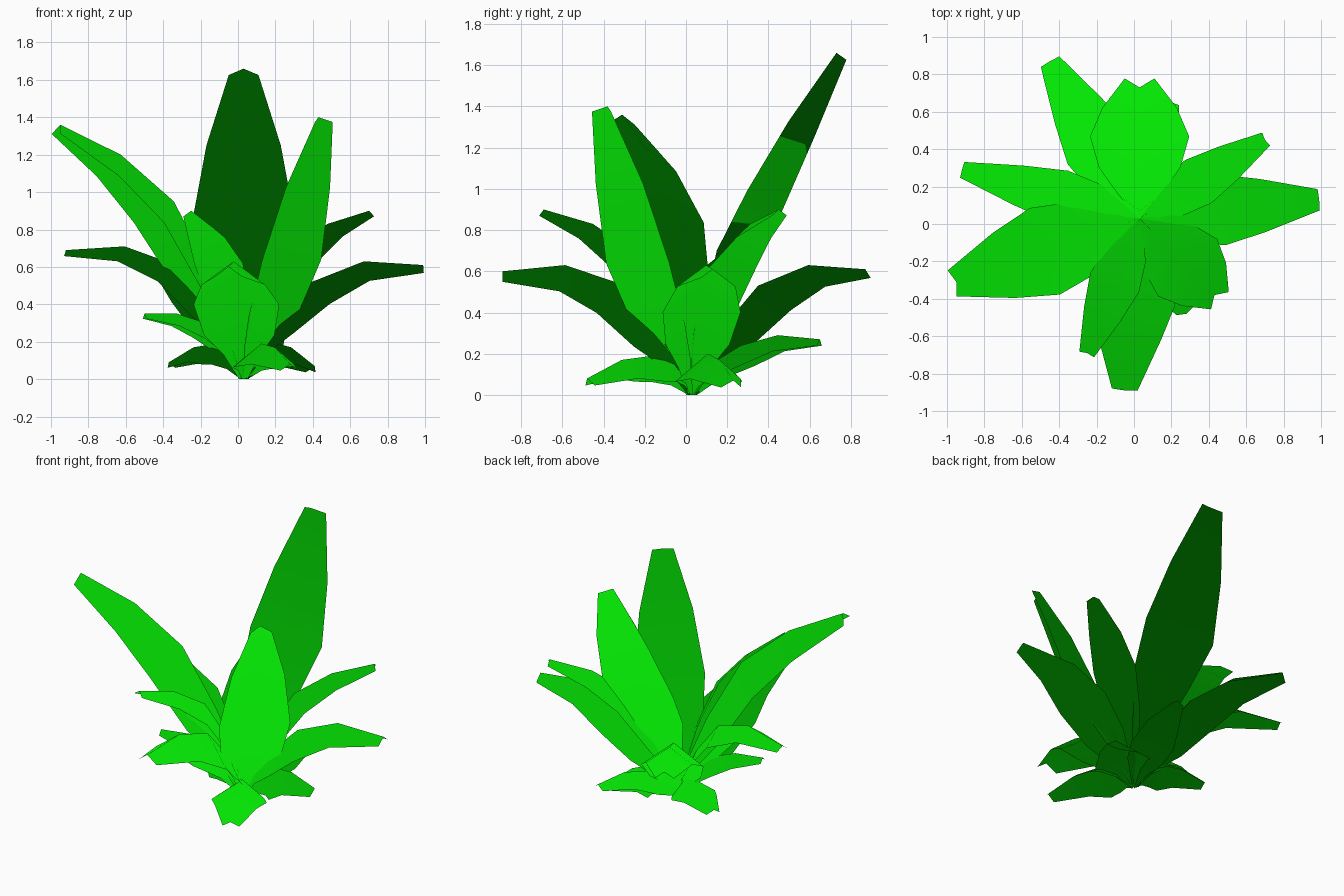
import bpy
import bmesh
from mathutils import Vector

cube = bpy.data.objects.get("Cube")
if cube:
    bpy.data.objects.remove(cube, do_unlink=True)

# One leaf green for the whole plant
green = bpy.data.materials.new("leaf_green")
green.use_nodes = True
colour = (0.001, 0.8, 0.001, 1)
green.diffuse_color = colour
green.node_tree.nodes["Principled BSDF"].inputs["Base Color"].default_value = colour

ROOT = Vector((0.03, 0.03, 0))
UP = Vector((0, 0, 1))
REACH = (0, 0.06, 0.17, 0.38, 0.67, 1)        # share of the way to the tip
SPREAD = (0.1, 0.42, 0.82, 1, 0.75, 0.3)      # share of the full width


def make_leaf(name, tip_x, tip_y, width, heights):
    """Arched leaf: a raised midrib with two edges folded down and outward."""
    to_tip = Vector((tip_x, tip_y, 0)) - ROOT
    out = to_tip.normalized()
    side = UP.cross(out)
    levels = (0, heights[0] * 0.5) + heights
    ribs = [ROOT + to_tip * r + UP * z for r, z in zip(REACH, levels)]

    bm = bmesh.new()
    rows = []
    for i, rib in enumerate(ribs):
        along = (ribs[min(i + 1, len(ribs) - 1)] - ribs[max(i - 1, 0)]).normalized()
        half = width * SPREAD[i] / 2
        fold = side.cross(along) * half * 0.74
        points = (rib - side * half + fold, rib, rib + side * half + fold)
        for p in points:
            p.z = max(p.z, 0)
        rows.append([bm.verts.new(p) for p in points])
    # Upper side of the leaf is the front of every face
    for low, high in zip(rows, rows[1:]):
        for k in range(2):
            face = bm.faces.new((low[k + 1], high[k + 1], high[k], low[k]))
            face.smooth = True

    mesh = bpy.data.meshes.new(name)
    bm.to_mesh(mesh)
    bm.free()
    mesh.materials.append(green)
    # Foliage normals point mostly up and lean outward toward the tip
    soft = [(UP + out * (0.3 + 0.12 * r)).normalized() for r in REACH for _ in range(3)]
    mesh.normals_split_custom_set_from_vertices(soft)
    bpy.context.collection.objects.link(bpy.data.objects.new(name, mesh))


# Name, tip position, full width, midrib heights from root to tip
LEAVES = (
    # Tall upright leaves
    ("tall_back_leaf", 0.03, 0.73, 0.53, (0.7, 0.99, 1.33, 1.66)),
    ("tall_right_leaf", -0.95, -0.31, 0.49, (0.55, 0.95, 1.2, 1.36)),
    ("tall_front_leaf", 0.43, -0.38, 0.44, (0.38, 0.7, 1.08, 1.4)),
    # Narrow slanting leaves
    ("slanting_back_leaf", 0.7, 0.45, 0.27, (0.43, 0.69, 0.83, 0.9)),
    ("slanting_front_leaf", -0.25, -0.69, 0.28, (0.43, 0.69, 0.83, 0.9)),
    # Arching middle leaves
    ("arching_left_leaf", 0.99, 0.13, 0.38, (0.32, 0.52, 0.63, 0.61)),
    ("arching_right_leaf", -0.92, 0.29, 0.29, (0.37, 0.61, 0.71, 0.69)),
    ("arching_front_leaf", -0.05, -0.89, 0.46, (0.32, 0.54, 0.63, 0.6)),
    ("arching_back_leaf", -0.45, 0.87, 0.38, (0.32, 0.53, 0.63, 0.61)),
    # Low drooping leaves
    ("low_back_leaf", 0.2, 0.65, 0.28, (0.16, 0.24, 0.29, 0.27)),
    ("low_right_leaf", -0.5, -0.1, 0.24, (0.2, 0.3, 0.35, 0.35)),
    ("low_front_leaf", 0.28, -0.48, 0.34, (0.15, 0.19, 0.17, 0.08)),
    ("low_left_leaf", 0.41, 0.23, 0.37, (0.16, 0.2, 0.17, 0.07)),
    ("low_rear_leaf", -0.37, 0.23, 0.3, (0.15, 0.19, 0.17, 0.09)),
)
for leaf in LEAVES:
    make_leaf(*leaf)
